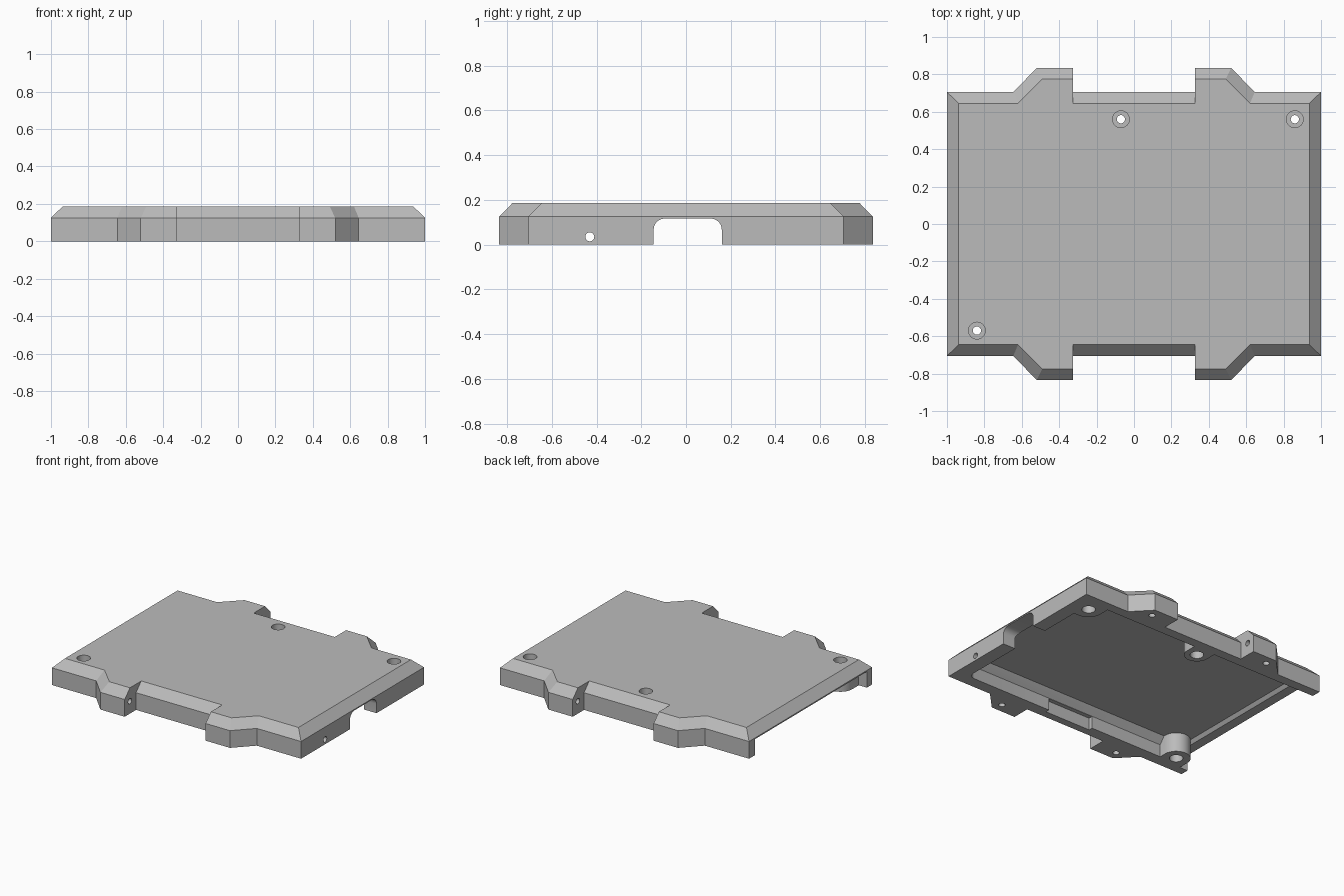
import bpy, bmesh, math

cube = bpy.data.objects.get("Cube")
if cube:
    bpy.data.objects.remove(cube, do_unlink=True)

grey = bpy.data.materials.new("plain_grey")
grey.use_nodes = True
grey.diffuse_color = (0.5, 0.5, 0.5, 1)
grey.node_tree.nodes["Principled BSDF"].inputs["Base Color"].default_value = (0.5, 0.5, 0.5, 1)


def prism(name, layers, axis="z"):
    """Loft matching outlines, given as (points, level), along an axis."""
    bm = bmesh.new()
    rings = []
    for pts, w in layers:
        rings.append([bm.verts.new((u, v, w) if axis == "z" else (w, u, v)) for u, v in pts])
    n = len(rings[0])
    for low, high in zip(rings, rings[1:]):
        for i in range(n):
            j = (i + 1) % n
            bm.faces.new((low[i], low[j], high[j], high[i]))
    bm.faces.new(rings[0][::-1])
    bm.faces.new(rings[-1])
    bmesh.ops.recalc_face_normals(bm, faces=bm.faces)
    mesh = bpy.data.meshes.new(name)
    bm.to_mesh(mesh)
    bm.free()
    mesh.materials.append(grey)
    ob = bpy.data.objects.new(name, mesh)
    bpy.context.collection.objects.link(ob)
    return ob


def rounded(u0, u1, v0, v1, r, steps=6):
    pts = []
    corners = [(u1 - r, v1 - r), (u0 + r, v1 - r), (u0 + r, v0 + r), (u1 - r, v0 + r)]
    for k, (cu, cv) in enumerate(corners):
        for s in range(steps + 1):
            a = (k + s / steps) * math.pi / 2
            pts.append((cu + r * math.cos(a), cv + r * math.sin(a)))
    return pts


def circle(u, v, r, n=32):
    return [(u + r * math.cos(math.tau * i / n), v + r * math.sin(math.tau * i / n)) for i in range(n)]


def rod(u, v, r, w0, w1, axis="z"):
    c = circle(u, v, r)
    return prism("rod_cutter", [(c, w0), (c, w1)], axis)


def box(x0, x1, y0, y1, z0, z1):
    c = [(x0, y0), (x1, y0), (x1, y1), (x0, y1)]
    return prism("box_cutter", [(c, z0), (c, z1)])


def combine(target, tool, operation="DIFFERENCE"):
    """Apply a boolean and discard the tool."""
    tool.hide_render = True
    mod = target.modifiers.new("shape", "BOOLEAN")
    mod.operation = operation
    mod.solver = "EXACT"
    mod.object = tool
    bpy.context.view_layer.objects.active = target
    bpy.ops.object.modifier_apply(modifier=mod.name)
    bpy.data.objects.remove(tool, do_unlink=True)


def four_way(q):
    """Mirror a quarter outline about both axes."""
    half = q + [(-x, y) for x, y in reversed(q)]
    return half + [(x, -y) for x, y in reversed(half)]


# Outer shell with sloped upper edge and four lugs
TOP, SHOULDER = 0.187, 0.125
outer = four_way([(1, .705), (.645, .705), (.52, .835), (.325, .835), (.325, .705)])
upper = four_way([(.937, .645), (.62, .645), (.49, .775), (.325, .775), (.325, .645)])
body = prism("cover_plate", [(outer, 0), (outer, SHOULDER), (upper, TOP)])

# Underside pocket, open on one side, with bosses left standing
wide = rounded(-.95, .90, -.62, .635, .05)
narrow = rounded(-.91, .86, -.58, .595, .05)
pocket = prism("pocket_cutter", [(wide, -.1), (wide, .09), (narrow, .14)])
combine(pocket, box(-1.1, -.88, -.645, .637, -.1, .116), "UNION")
combine(pocket, box(-.16, .21, -.65, -.55, -.1, .088), "UNION")
screws = [(-.84, -.57, .095), (-.07, .56, .085), (.86, .56, .10)]
for x, y, r in screws:
    combine(pocket, rod(x, y, r, -.2, .3))
    end = math.copysign(.75, y)
    combine(pocket, box(x - r, x + r, min(y, end), max(y, end), -.2, .3))
    if x > .5:
        combine(pocket, box(x, 1.1, y - r, y + r, -.2, .3))
combine(body, pocket)

# Side cable opening and small side hole
slot = rounded(-.145, .16, -.2, .117, .05)
combine(body, prism("slot_cutter", [(slot, .8), (slot, 1.1)], "x"))
combine(body, rod(-.43, .035, .02, .8, 1.1, "x"))

# Stepped screw holes
for x, y, r in screws:
    combine(body, rod(x, y, .022, -.1, .3))
    combine(body, rod(x, y, .045, .13, .3))
    combine(body, rod(x, y, .045, -.1, .06))

# Lug holes: one up from below, one in from the inner side
for sx in (-1, 1):
    for sy in (-1, 1):
        combine(body, rod(sx * .49, sy * .768, .022, -.1, .09))
        a, b = sorted((sx * .28, sx * .45))
        combine(body, rod(sy * .775, .09, .02, a, b, "x"))

# Keep hole walls smooth and every other edge crisp
bpy.ops.object.select_all(action="DESELECT")
body.select_set(True)
bpy.context.view_layer.objects.active = body
bpy.ops.object.shade_smooth_by_angle(angle=math.radians(25))
